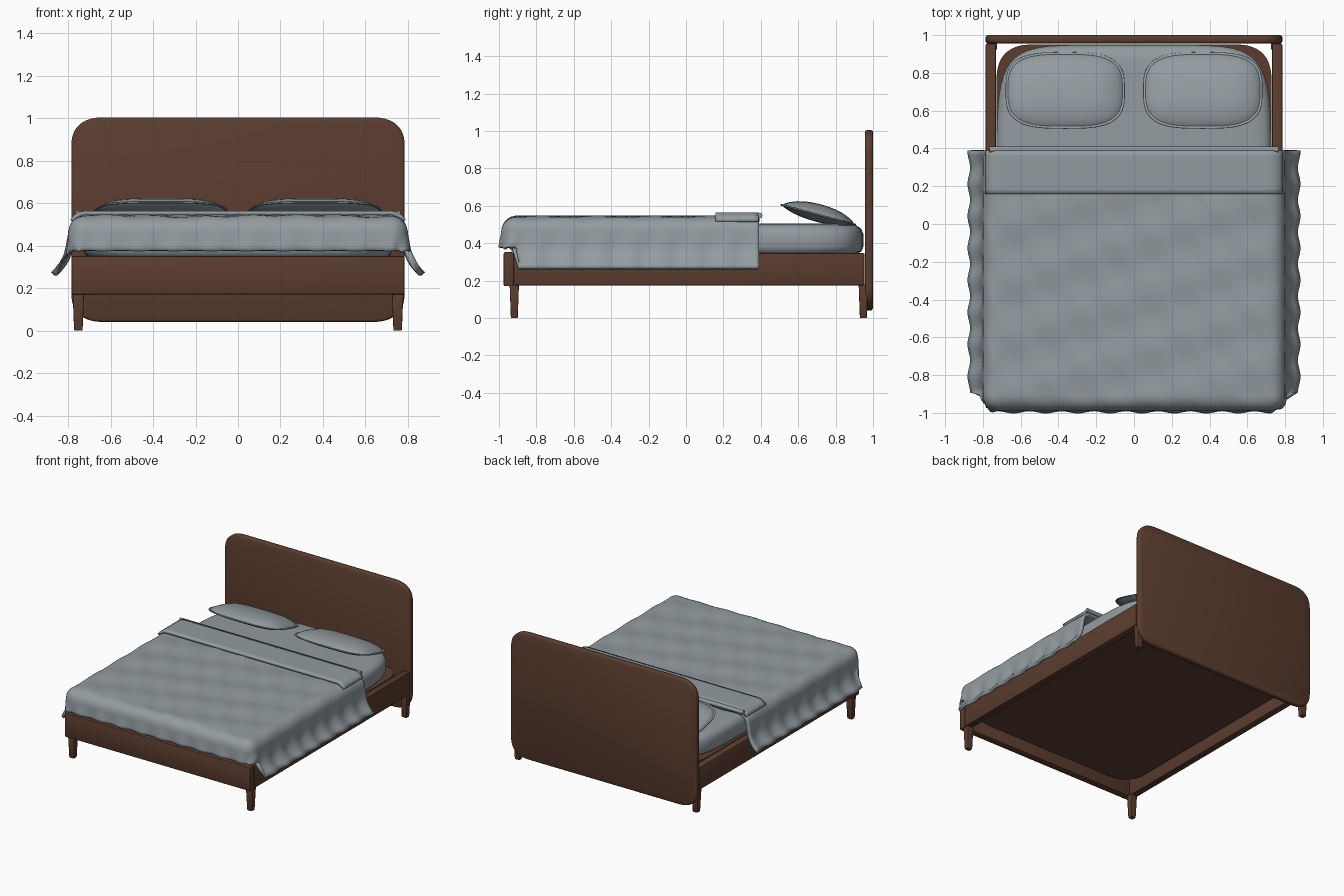
import bpy, bmesh, math
from mathutils import Matrix, Vector

cube = bpy.data.objects.get("Cube")
if cube:
    bpy.data.objects.remove(cube, do_unlink=True)


def material(name, rgb):
    mat = bpy.data.materials.new(name)
    mat.use_nodes = True
    mat.diffuse_color = (*rgb, 1)
    mat.node_tree.nodes["Principled BSDF"].inputs["Base Color"].default_value = (*rgb, 1)
    return mat


WOOD = material("brown_wood", (0.105, 0.046, 0.028))
LINEN = material("grey_linen", (0.29, 0.33, 0.35))


def finish(name, bm, mat, angle=40):
    mesh = bpy.data.meshes.new(name)
    bm.to_mesh(mesh)
    bm.free()
    mesh.materials.append(mat)
    mesh.shade_smooth()
    mesh.set_sharp_from_angle(angle=math.radians(angle))
    obj = bpy.data.objects.new(name, mesh)
    bpy.context.collection.objects.link(obj)
    return obj


def outline(a, b, rx, ry, power, steps=14):
    """Rectangle of half size a, b with superelliptic corners."""
    points = []
    for sx, sy, flip in ((1, 1, 0), (-1, 1, 1), (-1, -1, 0), (1, -1, 1)):
        for i in range(steps + 1):
            t = (steps - i if flip else i) / steps * math.pi / 2
            c, s = max(math.cos(t), 0) ** (2 / power), max(math.sin(t), 0) ** (2 / power)
            points.append((sx * (a - rx + rx * c), sy * (b - ry + ry * s)))
    return points


def loft(name, size, radius, power, layers, matrix, mat):
    """Stack of inset outlines; each layer is (height, inset)."""
    bm = bmesh.new()
    rings = []
    for z, inset in layers:
        args = [max(v - inset, 0.001) for v in (*size, *radius)]
        rings.append([bm.verts.new((x, y, z)) for x, y in outline(*args, power)])
    for low, high in zip(rings, rings[1:]):
        for i in range(len(low)):
            bm.faces.new((low[i - 1], low[i], high[i], high[i - 1]))
    bm.faces.new(rings[0][::-1])
    bm.faces.new(rings[-1])
    bmesh.ops.remove_doubles(bm, verts=bm.verts, dist=0.00005)
    bmesh.ops.recalc_face_normals(bm, faces=bm.faces)
    bm.transform(matrix)
    return finish(name, bm, mat)


def block(name, low, high, bevel, taper=1):
    """Bevelled box between two corners, optionally narrowed at its foot."""
    low, high = Vector(low), Vector(high)
    bm = bmesh.new()
    bmesh.ops.create_cube(bm, size=1)
    for v in bm.verts:
        if v.co.z < 0:
            v.co.x *= taper
            v.co.y *= taper
        v.co = (low + high) / 2 + v.co * (high - low)
    bmesh.ops.bevel(bm, geom=bm.edges[:], offset=bevel, segments=2, profile=0.5, affect='EDGES')
    return finish(name, bm, WOOD)


# Headboard, standing upright
loft("headboard", (0.785, 0.482), (0.16, 0.14), 2.5,
     [(-0.022, 0.012), (-0.018, 0.004), (-0.012, 0), (0.012, 0), (0.018, 0.004), (0.022, 0.012)],
     Matrix.Translation((0, 0.978, 0.523)) @ Matrix.Rotation(math.pi / 2, 4, 'X'), WOOD)

# Frame rails and legs
block("front_rail", (-0.785, -0.975, 0.17), (0.785, -0.92, 0.352), 0.008)
for side, sign in (("left", 1), ("right", -1)):
    inner, outer = sorted((0.73 * sign, 0.785 * sign))
    block(side + "_side_rail", (inner, -0.922, 0.174), (outer, 0.955, 0.347), 0.008)
    for end, y in (("front", -0.918), ("back", 0.948)):
        x = 0.752 * sign
        block(f"{side}_{end}_leg", (x - 0.027, y - 0.025, 0), (x + 0.027, y + 0.025, 0.18), 0.004, 0.74)

# Base board and mattress
middle = Matrix.Translation((0, 0.012, 0))
loft("base_board", (0.728, 0.938), (0.2, 0.2), 2.6, [(0.265, 0.006), (0.272, 0), (0.346, 0)], middle, WOOD)
loft("mattress", (0.728, 0.936), (0.728, 0.936), 6.5,
     [(0.344, 0.03), (0.356, 0.01), (0.38, 0), (0.45, 0), (0.478, 0.012),
      (0.494, 0.035), (0.502, 0.07), (0.506, 0.15)], middle, LINEN)

# Pillows with a piped rim
rise = [(0.003, 0.013), (0.014, 0.024), (0.026, 0.045), (0.04, 0.08), (0.05, 0.12), (0.055, 0.16), (0.057, 0.195)]
rim = [(-0.005, 0.006), (-0.003, 0.001), (0, 0), (0.003, 0.001), (0.005, 0.006)]
layers = [(-z * 0.68, i) for z, i in reversed(rise)] + rim + rise
for side, sign in (("left", 1), ("right", -1)):
    loft(side + "_pillow", (0.316, 0.21), (0.316, 0.21), 3.2, layers,
         Matrix.Translation((0.364 * sign, 0.707, 0.552)) @ Matrix.Rotation(math.radians(-15), 4, 'X'), LINEN)

# Draped cloth: flat on top, rolling over the edges and flaring at the hem
RADIUS, EDGE_X, EDGE_Y, TOP = 0.08, 0.72, -0.908, 0.541
ARC = RADIUS * math.pi / 2
SIDE_DROP, FRONT_DROP = ARC + 0.2, ARC + 0.09


def drop(e):
    if e < ARC:
        return RADIUS * math.sin(e / RADIUS), RADIUS * (1 - math.cos(e / RADIUS))
    t = e - ARC
    return RADIUS + 0.1 * t + 3.8 * max(t - 0.08, 0) ** 2, RADIUS + 0.93 * t


def drape(name, half_u, v0, v1, cells, lift, wave, thickness):
    bm = bmesh.new()
    bmesh.ops.create_grid(bm, x_segments=cells[0], y_segments=cells[1], size=1)
    clamped = set()
    for vert in bm.verts:
        u = vert.co.x * half_u
        v = v0 + (vert.co.y + 1) / 2 * (v1 - v0)
        ex, ey = max(abs(u) - EDGE_X, 0), max(EDGE_Y - v, 0)
        e = math.hypot(ex, ey)
        limit = FRONT_DROP if ey > 0 else SIDE_DROP
        if e > limit - 1e-5:
            clamped.add(vert)
        out, down = drop(min(e, limit))
        ripple = min(max(min(e, limit) - ARC, 0) / 0.1, 1)
        out += wave * ripple * math.sin(math.tau * (u if ey > 0 else v) / 0.17)
        puff = wave * math.sin(math.tau * u / 0.36) * math.cos(math.tau * (v + u / 2) / 0.3)
        x = min(abs(u), EDGE_X) + (out * ex / e if e else 0)
        y = max(v, EDGE_Y) - (out * ey / e if e else 0)
        vert.co = (math.copysign(x, u), y, TOP + lift - down + puff * max(1 - e / ARC, 0))
    # Drop the collapsed corner cloth
    spare = [f for f in bm.faces if all(vert in clamped for vert in f.verts)]
    bmesh.ops.delete(bm, geom=spare, context='FACES')
    bmesh.ops.remove_doubles(bm, verts=bm.verts, dist=0.0002)
    obj = finish(name, bm, LINEN, 60)
    solid = obj.modifiers.new("thickness", 'SOLIDIFY')
    solid.thickness = thickness
    solid.offset = -1
    return obj


drape("blanket", EDGE_X + SIDE_DROP, EDGE_Y - FRONT_DROP, 0.39, (90, 72), 0, 0.007, 0.022)
drape("blanket_fold", EDGE_X + 0.085, 0.158, 0.388, (60, 8), 0.023, 0, 0.02)

# Rolled edge of the fold
bm = bmesh.new()
bmesh.ops.create_cone(bm, cap_ends=True, segments=16, radius1=0.015, radius2=0.015, depth=1.53,
                      matrix=Matrix.Translation((0, 0.394, 0.548)) @ Matrix.Rotation(math.pi / 2, 4, 'Y'))
finish("fold_roll", bm, LINEN)
